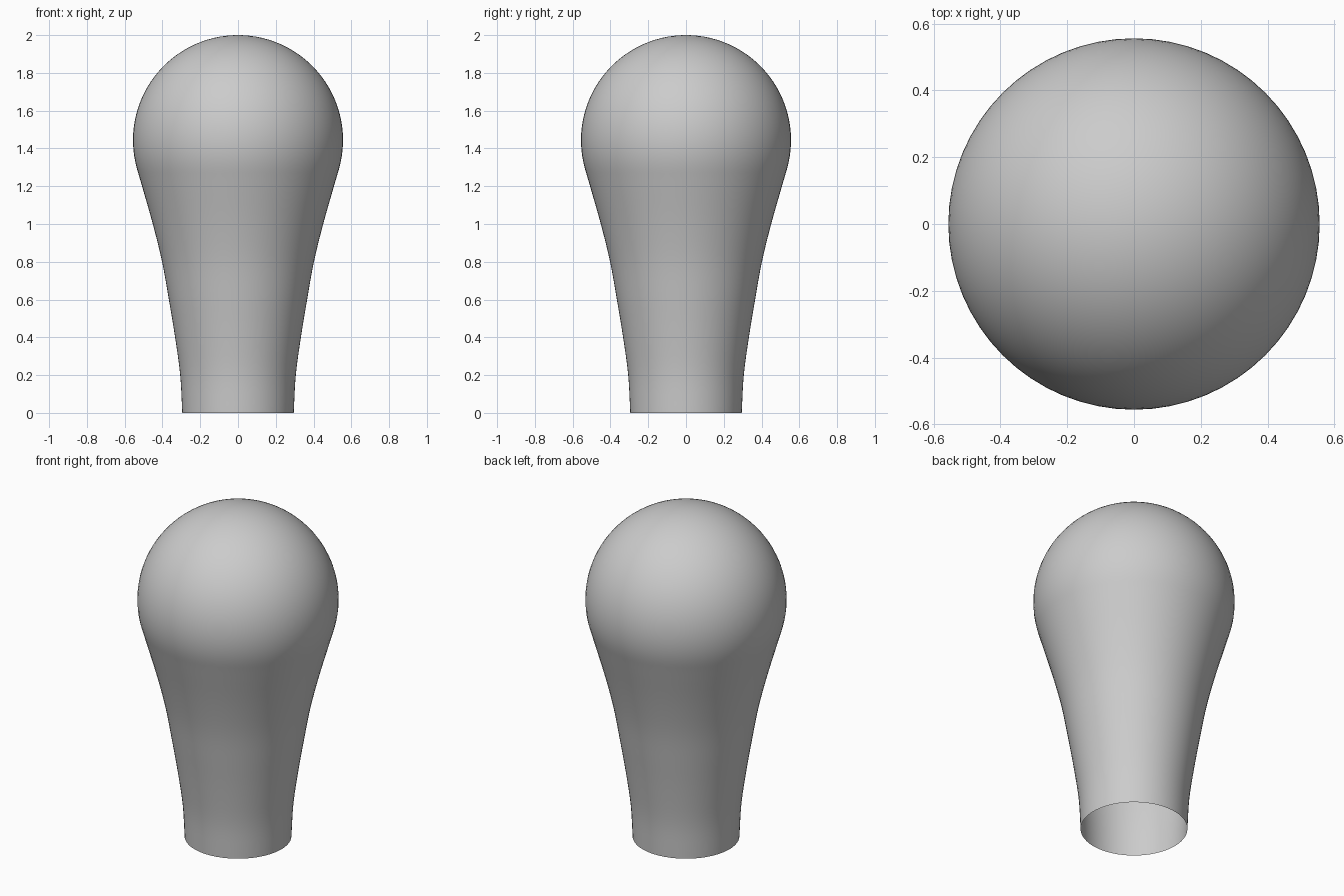
import bpy, bmesh, math
from mathutils import Vector

if "Cube" in bpy.data.objects:
    bpy.data.objects.remove(bpy.data.objects["Cube"])

SEGMENTS = 64
R, CZ = 0.556, 1.444          # dome radius and centre height
TANGENT = math.radians(-16)   # where the dome flows into the neck

# Neck control points (radius, height), from the open rim upward
neck = [(0.295, 0.0), (0.306, 0.2), (0.333, 0.4), (0.366, 0.6), (0.402, 0.8),
        (0.451, 1.0), (0.508, 1.2),
        (R * math.cos(TANGENT), CZ + R * math.sin(TANGENT))]


def smooth(points, steps=4):
    """Catmull-Rom curve through the points."""
    p = [Vector(q) for q in points]
    p = [2 * p[0] - p[1]] + p + [2 * p[-1] - p[-2]]
    out = []
    for a, b, c, d in zip(p, p[1:], p[2:], p[3:]):
        for i in range(steps):
            t = i / steps
            out.append(0.5 * (2 * b + (c - a) * t + (2 * a - 5 * b + 4 * c - d) * t ** 2
                              + (3 * b - a - 3 * c + d) * t ** 3))
    return out


# Neck curve followed by the spherical dome arc
profile = [(v.x, v.y) for v in smooth(neck)]
ARC = 32
for i in range(ARC):
    a = TANGENT + (math.pi / 2 - TANGENT) * i / ARC
    profile.append((R * math.cos(a), CZ + R * math.sin(a)))

# Revolve the profile into an open-bottomed glass shell
bm = bmesh.new()
rings = [[bm.verts.new((r * math.cos(2 * math.pi * k / SEGMENTS),
                        r * math.sin(2 * math.pi * k / SEGMENTS), z))
          for k in range(SEGMENTS)] for r, z in profile]
for lo, hi in zip(rings, rings[1:]):
    for k in range(SEGMENTS):
        n = (k + 1) % SEGMENTS
        bm.faces.new((lo[k], lo[n], hi[n], hi[k]))
tip = bm.verts.new((0, 0, CZ + R))
for k in range(SEGMENTS):
    bm.faces.new((rings[-1][k], rings[-1][(k + 1) % SEGMENTS], tip))
for f in bm.faces:
    f.smooth = True

mesh = bpy.data.meshes.new("bulb_glass")
bm.to_mesh(mesh)
bm.free()
bulb = bpy.data.objects.new("bulb_glass", mesh)
bpy.context.collection.objects.link(bulb)
